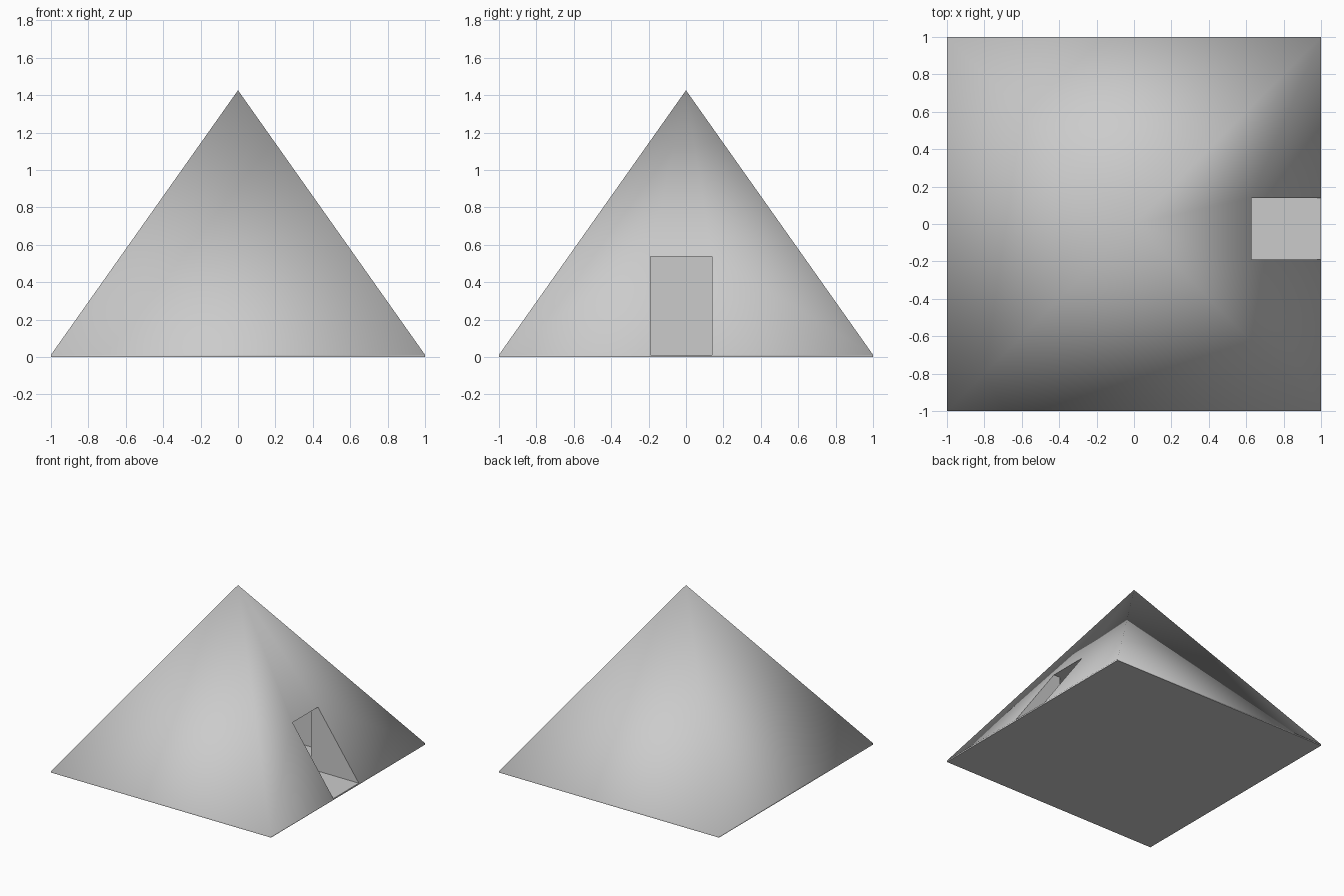
import bpy, bmesh, math

if "Cube" in bpy.data.objects:
    bpy.data.objects.remove(bpy.data.objects["Cube"])

BASE = 0.012            # thin plinth height
HEIGHT = math.sqrt(2)   # all edges of the pyramid are equal


def box_cutter(name, x0, x1, y0, y1, z0, z1):
    bpy.ops.mesh.primitive_cube_add(size=1, location=((x0 + x1) / 2, (y0 + y1) / 2, (z0 + z1) / 2))
    ob = bpy.context.object
    ob.name = name
    ob.scale = (x1 - x0, y1 - y0, z1 - z0)
    ob.hide_render = True
    return ob


# Solid square pyramid on its thin plinth
bm = bmesh.new()
rings = []
for z in (0, BASE):
    rings.append([bm.verts.new((x, y, z)) for x, y in ((-1, -1), (1, -1), (1, 1), (-1, 1))])
apex = bm.verts.new((0, 0, BASE + HEIGHT))
bm.faces.new(rings[0][::-1])
for i in range(4):
    j = (i + 1) % 4
    bm.faces.new((rings[0][i], rings[0][j], rings[1][j], rings[1][i]))
    bm.faces.new((rings[1][i], rings[1][j], apex))
mesh = bpy.data.meshes.new("pyramid")
bm.to_mesh(mesh)
bm.free()
pyramid = bpy.data.objects.new("pyramid", mesh)
bpy.context.collection.objects.link(pyramid)

# Inner room and the doorway passage leading to it
cutters = [
    box_cutter("room_cutter", -0.566, 0.566, -0.46, 0.46, BASE, 0.537),
    box_cutter("doorway_cutter", 0.3, 1.2, -0.19, 0.14, BASE, 0.537),
]
for cutter in cutters:
    mod = pyramid.modifiers.new(cutter.name, 'BOOLEAN')
    mod.operation = 'DIFFERENCE'
    mod.solver = 'EXACT'
    mod.object = cutter
bpy.context.view_layer.update()
for cutter in cutters:
    bpy.ops.object.select_all(action='DESELECT')
    pyramid.select_set(True)
    bpy.context.view_layer.objects.active = pyramid
    bpy.ops.object.modifier_apply(modifier=cutter.name)
for cutter in cutters:
    bpy.data.objects.remove(cutter)

# Smooth across the slopes, crisp around the doorway and base
bpy.ops.object.shade_smooth_by_angle(angle=math.radians(80))
